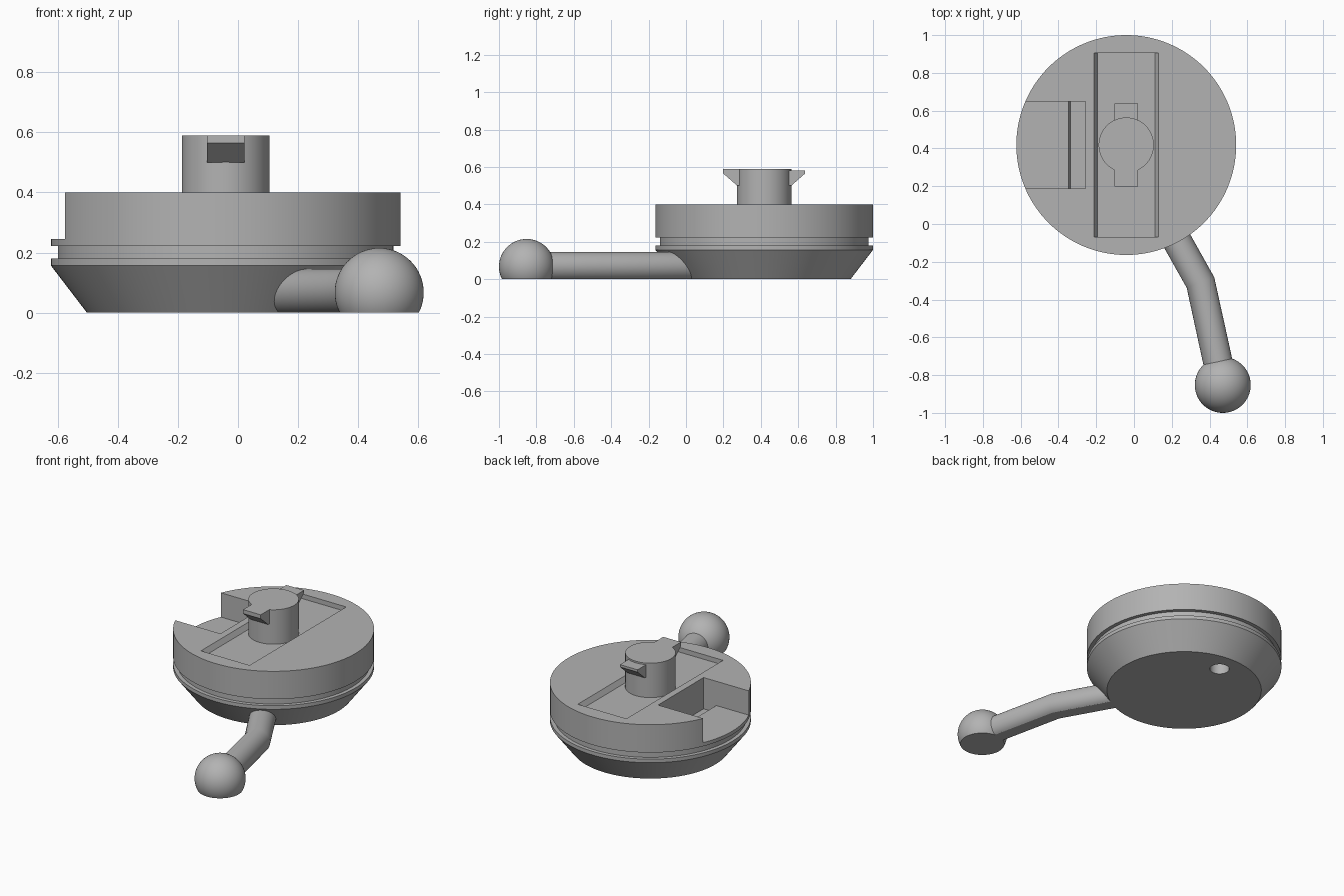
import bpy, bmesh, math
from mathutils import Vector, Matrix

if "Cube" in bpy.data.objects:
    bpy.data.objects.remove(bpy.data.objects["Cube"], do_unlink=True)

CENTRE = Vector((-0.041, 0.418, 0))   # axis of the round body
SIDES = 128

grey = bpy.data.materials.new("plain_grey")
grey.use_nodes = True
colour = (0.45, 0.45, 0.45, 1)
grey.diffuse_color = colour
grey.node_tree.nodes["Principled BSDF"].inputs["Base Color"].default_value = colour


def make(name, bm, location=(0, 0, 0)):
    bmesh.ops.recalc_face_normals(bm, faces=bm.faces)
    mesh = bpy.data.meshes.new(name)
    bm.to_mesh(mesh)
    bm.free()
    mesh.materials.append(grey)
    obj = bpy.data.objects.new(name, mesh)
    obj.location = location
    bpy.context.collection.objects.link(obj)
    return obj


def smooth(obj):
    bpy.ops.object.select_all(action='DESELECT')
    obj.select_set(True)
    bpy.context.view_layer.objects.active = obj
    bpy.ops.object.shade_smooth_by_angle(angle=math.radians(30))


def loft(rings):
    """Closed skin through rings of points, capped at both ends."""
    bm = bmesh.new()
    loops = [[bm.verts.new(p) for p in ring] for ring in rings]
    n = len(loops[0])
    for a, b in zip(loops, loops[1:]):
        for i in range(n):
            j = (i + 1) % n
            bm.faces.new((a[i], a[j], b[j], b[i]))
    bm.faces.new(loops[0])
    bm.faces.new(loops[-1])
    return bm


def circle(radius, z=0.0, n=SIDES):
    turn = math.tau / n
    return [Vector((radius * math.cos(i * turn), radius * math.sin(i * turn), z))
            for i in range(n)]


def turned(profile):
    return loft([circle(r, z) for r, z in profile])


def prism_along_y(profile, y0, y1):
    return loft([[Vector((x, y, z)) for x, z in profile] for y in (y0, y1)])


def prism_along_x(profile, x0, x1):
    return loft([[Vector((x, y, z)) for y, z in profile] for x in (x0, x1)])


def carve(obj, cutters):
    for cutter in cutters:
        cutter.hide_render = True
        mod = obj.modifiers.new(cutter.name, 'BOOLEAN')
        mod.operation = 'DIFFERENCE'
        mod.solver = 'EXACT'
        mod.object = cutter
    bpy.context.view_layer.update()
    graph = bpy.context.evaluated_depsgraph_get()
    mesh = bpy.data.meshes.new_from_object(obj.evaluated_get(graph))
    obj.modifiers.clear()
    obj.data = mesh
    for cutter in cutters:
        bpy.data.objects.remove(cutter, do_unlink=True)


def flatten_bottom(bm):
    """Slice off everything below the ground and close the cut."""
    geom = bm.verts[:] + bm.edges[:] + bm.faces[:]
    cut = bmesh.ops.bisect_plane(bm, geom=geom, plane_co=(0, 0, 0),
                                 plane_no=(0, 0, 1), clear_inner=True)
    edges = [e for e in cut["geom_cut"] if isinstance(e, bmesh.types.BMEdge)]
    bmesh.ops.holes_fill(bm, edges=edges)


# Round body: tapered base, rim, groove and drum
body = make("round_body", turned([(0.462, 0), (0.582, 0.157), (0.582, 0.18),
                                  (0.558, 0.18), (0.558, 0.222),
                                  (0.582, 0.222), (0.582, 0.4)]), CENTRE)

# Side pocket with a lip, shallow top tray, blind hole underneath
pocket = make("pocket_cutter", prism_along_y(
    [(-0.215, 0.5), (-0.215, 0.2), (-0.295, 0.2), (-0.305, 0.245),
     (-0.7, 0.245), (-0.7, 0.5)], -0.23, 0.23), CENTRE)
tray = make("tray_cutter", prism_along_y(
    [(-0.172, 0.5), (-0.172, 0.4), (-0.152, 0.37),
     (0.152, 0.37), (0.172, 0.4), (0.172, 0.5)], -0.488, 0.488), CENTRE)
hole = make("hole_cutter", turned([(0.058, -0.1), (0.058, 0.12)]),
            CENTRE + Vector((0, 0.33, 0)))
carve(body, [pocket, tray, hole])
smooth(body)

# Post with two wedge-shaped catches
post = make("post", turned([(0.146, 0.36), (0.146, 0.59)]), CENTRE)
smooth(post)
for name, side, top in (("front_catch", -1, 0.59), ("back_catch", 1, 0.58)):
    wedge = [(0.1, top), (0.219, top), (0.219, 0.565), (0.145, 0.5), (0.1, 0.5)]
    make(name, prism_along_x([(side * y, z) for y, z in wedge],
                             -0.0625, 0.0625), CENTRE)

# Bent handle, flat underneath
path = [Vector(p) for p in ((0.13, 0.085, 0.067), (0.352, -0.31, 0.067),
                            (0.47, -0.85, 0.067))]
first = (path[1] - path[0]).normalized()
second = (path[2] - path[1]).normalized()
rings = []
for point, way in zip(path, (first, (first + second).normalized(), second)):
    turn = way.to_track_quat('Z', 'Y').to_matrix()
    rings.append([point + turn @ p for p in circle(0.078, n=48)])
bm = loft(rings)
flatten_bottom(bm)
smooth(make("handle", bm))

# Ball grip, flat underneath
bm = bmesh.new()
bmesh.ops.create_uvsphere(bm, u_segments=64, v_segments=32, radius=0.148,
                          matrix=Matrix.Translation((0.47, -0.852, 0.067)))
flatten_bottom(bm)
smooth(make("ball_grip", bm))
